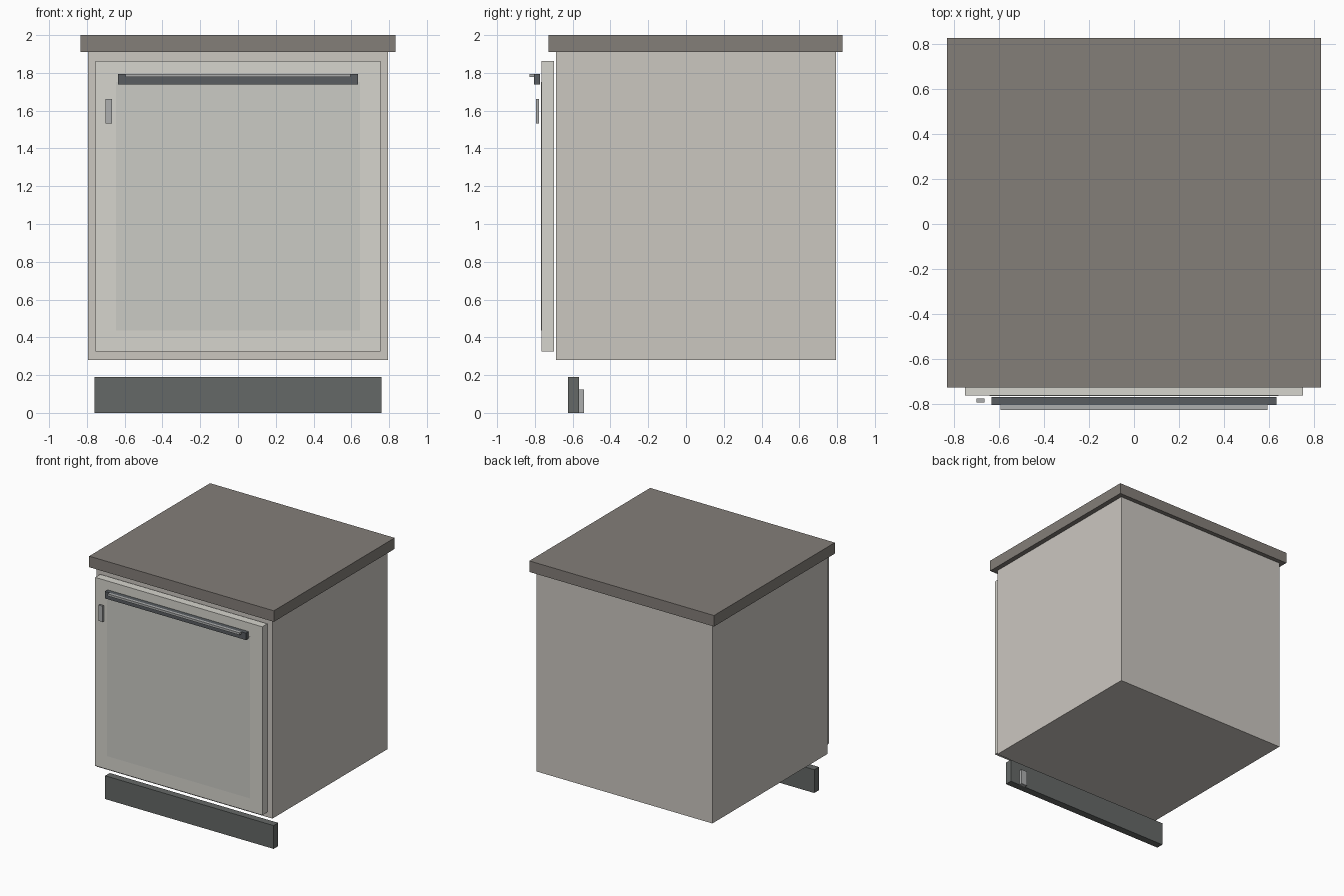
import bpy, bmesh

if "Cube" in bpy.data.objects:
    bpy.data.objects.remove(bpy.data.objects["Cube"])


def material(name, rgb):
    m = bpy.data.materials.new(name)
    m.diffuse_color = (*rgb, 1.0)
    m.use_nodes = True
    m.node_tree.nodes["Principled BSDF"].inputs["Base Color"].default_value = m.diffuse_color
    return m


worktop_mat = material("worktop_stone", (0.23, 0.21, 0.19))
body_mat = material("body_enamel", (0.60, 0.57, 0.53))
door_mat = material("door_enamel", (0.67, 0.66, 0.61))
panel_mat = material("panel_enamel", (0.60, 0.60, 0.56))
dark_mat = material("dark_metal", (0.10, 0.11, 0.12))
kick_mat = material("kick_metal", (0.13, 0.14, 0.135))
light_mat = material("light_metal", (0.42, 0.43, 0.43))


def box(name, xs, ys, zs, mat):
    """Box given by its (min, max) range on every axis."""
    ranges = (xs, ys, zs)
    bm = bmesh.new()
    bmesh.ops.create_cube(bm, size=1.0)
    for v in bm.verts:
        v.co = [r[0] if c < 0 else r[1] for c, r in zip(v.co, ranges)]
    mesh = bpy.data.meshes.new(name)
    bm.to_mesh(mesh)
    bm.free()
    mesh.materials.append(mat)
    obj = bpy.data.objects.new(name, mesh)
    bpy.context.collection.objects.link(obj)
    return obj


def centred(half):
    return (-half, half)


# Cabinet and overhanging worktop
box("cabinet_body", centred(0.793), (-0.689, 0.793), (0.28, 1.91), body_mat)
box("worktop", centred(0.833), (-0.728, 0.829), (1.91, 2.0), worktop_mat)

# Door slab with a barely raised front panel
box("door", centred(0.754), (-0.764, -0.699), (0.326, 1.862), door_mat)
box("door_panel", centred(0.645), (-0.767, -0.760), (0.435, 1.752), panel_mat)

# Handle bar with a light grip lip along its top front edge
box("handle", centred(0.636), (-0.806, -0.772), (1.738, 1.795), dark_mat)
box("handle_lip", centred(0.595), (-0.829, -0.806), (1.777, 1.795), light_mat)

# Small indicator plate on the door
box("indicator_plate", (-0.702, -0.666), (-0.795, -0.778), (1.533, 1.662), light_mat)

# Kick plate and the small bracket behind it
box("kick_plate", centred(0.76), (-0.626, -0.567), (0.0, 0.19), kick_mat)
box("kick_bracket", (0.62, 0.675), (-0.567, -0.541), (0.0, 0.125), light_mat)
